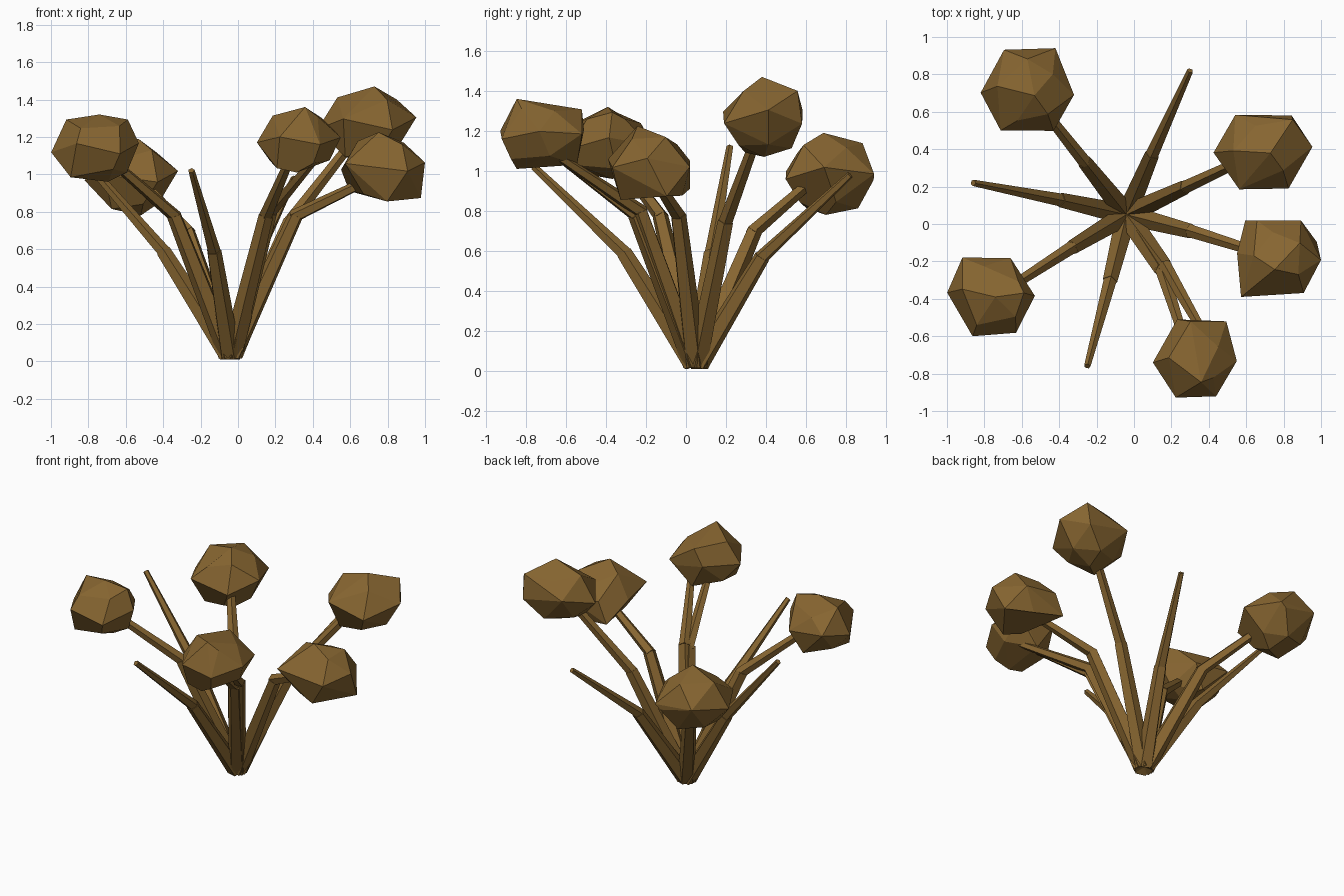
import bpy
import bmesh
import math
import random
from mathutils import Vector, Matrix

cube = bpy.data.objects.get("Cube")
if cube:
    bpy.data.objects.remove(cube, do_unlink=True)

brown = bpy.data.materials.new("dry_brown")
brown.use_nodes = True
colour = (0.24, 0.13, 0.03, 1)
brown.diffuse_color = colour
brown.node_tree.nodes["Principled BSDF"].inputs["Base Color"].default_value = colour

ROOT = Vector((-0.04, 0.05, 0.035))


def finish(name, bm):
    bmesh.ops.recalc_face_normals(bm, faces=bm.faces)
    mesh = bpy.data.meshes.new(name)
    bm.to_mesh(mesh)
    bm.free()
    mesh.materials.append(brown)
    obj = bpy.data.objects.new(name, mesh)
    bpy.context.collection.objects.link(obj)


def add_taper(bm, start, end, r_start, r_end):
    """Five-sided tapered rod between two points."""
    axis = end - start
    turn = axis.to_track_quat('Z', 'Y').to_matrix().to_4x4()
    bmesh.ops.create_cone(bm, cap_ends=True, segments=5, radius1=r_start,
                          radius2=r_end, depth=axis.length,
                          matrix=Matrix.Translation((start + end) / 2) @ turn)


def stem(name, bend, tip, tip_radius):
    bm = bmesh.new()
    bend, tip = Vector(bend), Vector(tip)
    outward = Vector((bend.x - ROOT.x, bend.y - ROOT.y, 0)).normalized()
    add_taper(bm, ROOT + outward * 0.01, bend, 0.058, 0.041)
    # Upper length starts slightly inside the lower one
    add_taper(bm, bend - (tip - bend).normalized() * 0.02, tip, 0.037, tip_radius)
    finish(name, bm)


def head(name, centre, size, upper, lower, corners, seed):
    """Faceted seed head: staggered rings plus its own sharp corners, hulled."""
    rng = random.Random(seed)
    rings = []
    # Count, radius, height, phase and zigzag of each ring
    for count, radius, height, phase, zigzag in (
            (6, 1.0, 0.0, 0, 0.12), (5, upper, 0.62, 30, 0.08),
            (5, lower, -0.75, 10, 0.08)):
        for i in range(count):
            a = math.radians(phase + rng.uniform(-6, 6)) + i * math.tau / count
            z = height + zigzag * (-1) ** i + rng.uniform(-0.06, 0.06)
            rings.append(Vector((radius * math.cos(a), radius * math.sin(a) / 0.9, z)))
    bm = bmesh.new()
    for p in rings + [Vector(c) for c in corners]:
        bm.verts.new([centre[k] + size[k] / 2 * max(-1, min(1, p[k])) for k in range(3)])
    hull = bmesh.ops.convex_hull(bm, input=bm.verts)
    loose = [v for v in set(hull["geom_interior"] + hull["geom_unused"])
             if isinstance(v, bmesh.types.BMVert)]
    bmesh.ops.delete(bm, geom=loose, context='VERTS')
    bmesh.ops.dissolve_limit(bm, angle_limit=math.radians(10),
                             verts=bm.verts, edges=bm.edges)
    finish(name, bm)


# Stems that carry a head
stem("stem_back_right", (-0.27, 0.34, 0.70), (-0.50, 0.63, 0.95), 0.027)
stem("stem_back_left", (0.28, 0.20, 0.75), (0.60, 0.35, 1.16), 0.027)
stem("stem_left", (0.31, -0.04, 0.78), (0.66, -0.15, 0.95), 0.027)
stem("stem_front_inner", (0.15, -0.25, 0.78), (0.27, -0.62, 1.06), 0.025)
stem("stem_front_outer", (0.17, -0.23, 0.80), (0.41, -0.65, 1.08), 0.022)
stem("stem_front_right", (-0.34, -0.13, 0.78), (-0.65, -0.33, 1.05), 0.027)

# Bare stems
stem("bare_stem_back", (0.10, 0.38, 0.57), (0.30, 0.82, 0.98), 0.018)
stem("bare_stem_right", (-0.40, 0.13, 0.59), (-0.86, 0.22, 1.12), 0.018)
stem("bare_stem_front", (-0.13, -0.31, 0.59), (-0.25, -0.76, 1.02), 0.018)

# Seed heads, with corners given as fractions of their half size
head("head_back_right", (-0.57, 0.71, 0.985), (0.50, 0.46, 0.41), 0.65, 0.6,
     [(0.15, -0.1, 1), (0, 0.75, 0.75), (0.2, -0.05, -1), (0.6, 1, 0)], 1)
head("head_back_left", (0.69, 0.39, 1.27), (0.53, 0.42, 0.40), 0.6, 0.6,
     [(0.15, -0.05, 1), (0.6, 0.8, 0.65), (0, 0, -1), (-0.6, 0.75, 0)], 2)
head("head_left", (0.775, -0.18, 1.04), (0.45, 0.42, 0.37), 0.6, 0.7,
     [(-0.1, -0.3, 1), (-0.8, 0.95, -0.7), (-0.9, -1, 0.1), (0.9, 0.4, -0.9),
      (0.1, -0.7, -1)], 3)
head("head_front", (0.325, -0.72, 1.185), (0.45, 0.42, 0.35), 0.62, 0.75,
     [(0.15, -0.6, 1), (-0.1, 0.95, 0.7), (0.75, 0.95, 0), (-0.05, -0.6, -1)], 4)
head("head_front_right", (-0.765, -0.39, 1.14), (0.47, 0.42, 0.36), 0.72, 0.75,
     [(0.1, 0, 1), (-0.65, 0.2, 0.85), (0.75, 0.1, 0.85), (0.3, 0.1, -1),
      (-0.65, 1, 0.1)], 5)
